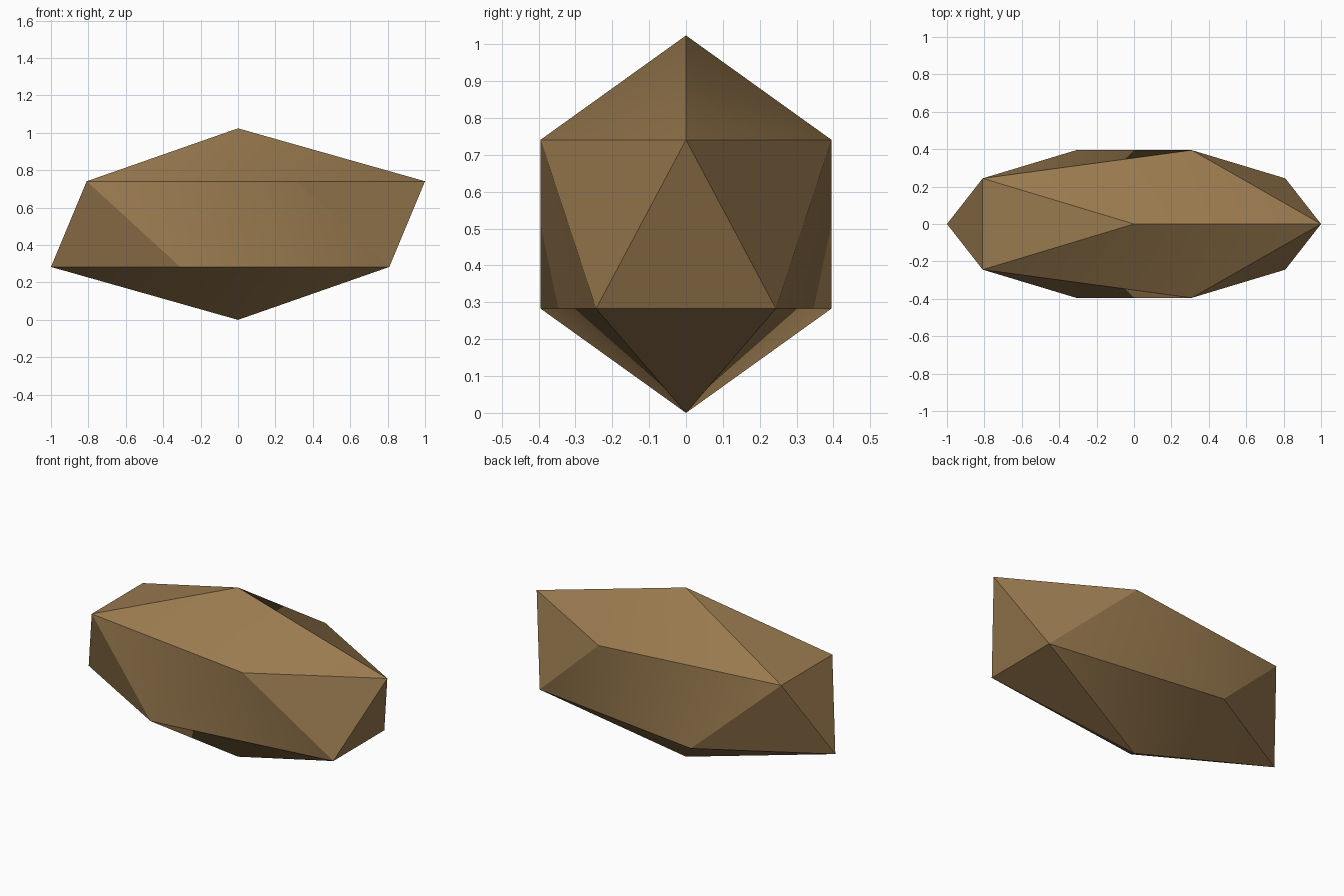
import bpy
import math
from mathutils import Matrix

cube = bpy.data.objects.get("Cube")
if cube:
    bpy.data.objects.remove(cube, do_unlink=True)

# Earthy brown used on the whole stone
brown = bpy.data.materials.new("earth_brown")
brown.use_nodes = True
color = (0.32, 0.195, 0.078, 1.0)
brown.diffuse_color = color
brown.node_tree.nodes["Principled BSDF"].inputs["Base Color"].default_value = color
brown.node_tree.nodes["Principled BSDF"].inputs["Roughness"].default_value = 0.9

# Faceted stone: a twenty-sided solid stretched along x and flattened in y
bpy.ops.mesh.primitive_ico_sphere_add(subdivisions=1, radius=1.0)
stone = bpy.context.object
stone.name = "stone"
stone.data.name = "stone"
half_height = 0.512
stone.data.transform(Matrix.Translation((0, 0, half_height)) @
                     Matrix.Diagonal((1.118, 0.464, half_height, 1.0)))
stone.data.materials.append(brown)

# Shallow creases blend, strong ridges stay sharp
bpy.ops.object.shade_smooth_by_angle(angle=math.radians(30))
